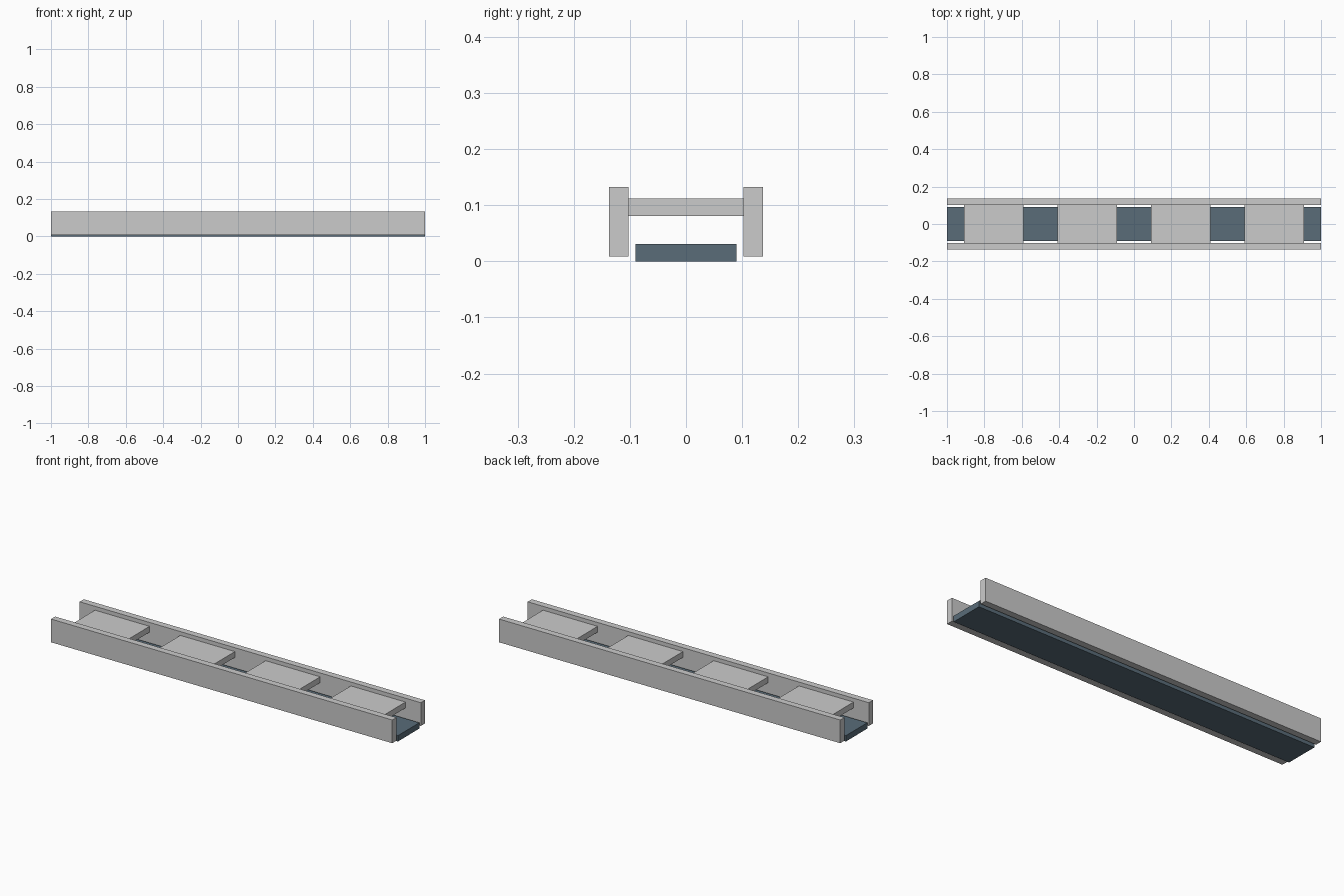
import bpy

if "Cube" in bpy.data.objects:
    bpy.data.objects.remove(bpy.data.objects["Cube"])

def box(name, x, y, z, mat=None):
    """Box from (min, max) ranges on each axis."""
    bpy.ops.mesh.primitive_cube_add(size=1, location=[(a + b) / 2 for a, b in (x, y, z)])
    ob = bpy.context.object
    ob.name = name
    ob.scale = [b - a for a, b in (x, y, z)]
    bpy.ops.object.transform_apply(location=False, rotation=False, scale=True)
    if mat:
        ob.data.materials.append(mat)
    return ob

blue = bpy.data.materials.new("slate_blue")
blue.diffuse_color = (0.10, 0.15, 0.19, 1)
blue.use_nodes = True
blue.node_tree.nodes["Principled BSDF"].inputs["Base Color"].default_value = blue.diffuse_color

# Base strip between the rails
box("base_strip", (-1, 1), (-0.09, 0.09), (0, 0.031), blue)

# Side rails
box("front_rail", (-1, 1), (-0.137, -0.1025), (0.009, 0.132))
box("back_rail", (-1, 1), (0.1025, 0.137), (0.009, 0.132))

# Cross plates joining the rails
for i in range(4):
    cx = -0.75 + 0.5 * i
    box(f"cross_plate_{i + 1}", (cx - 0.16, cx + 0.16), (-0.103, 0.103), (0.0805, 0.1115))
